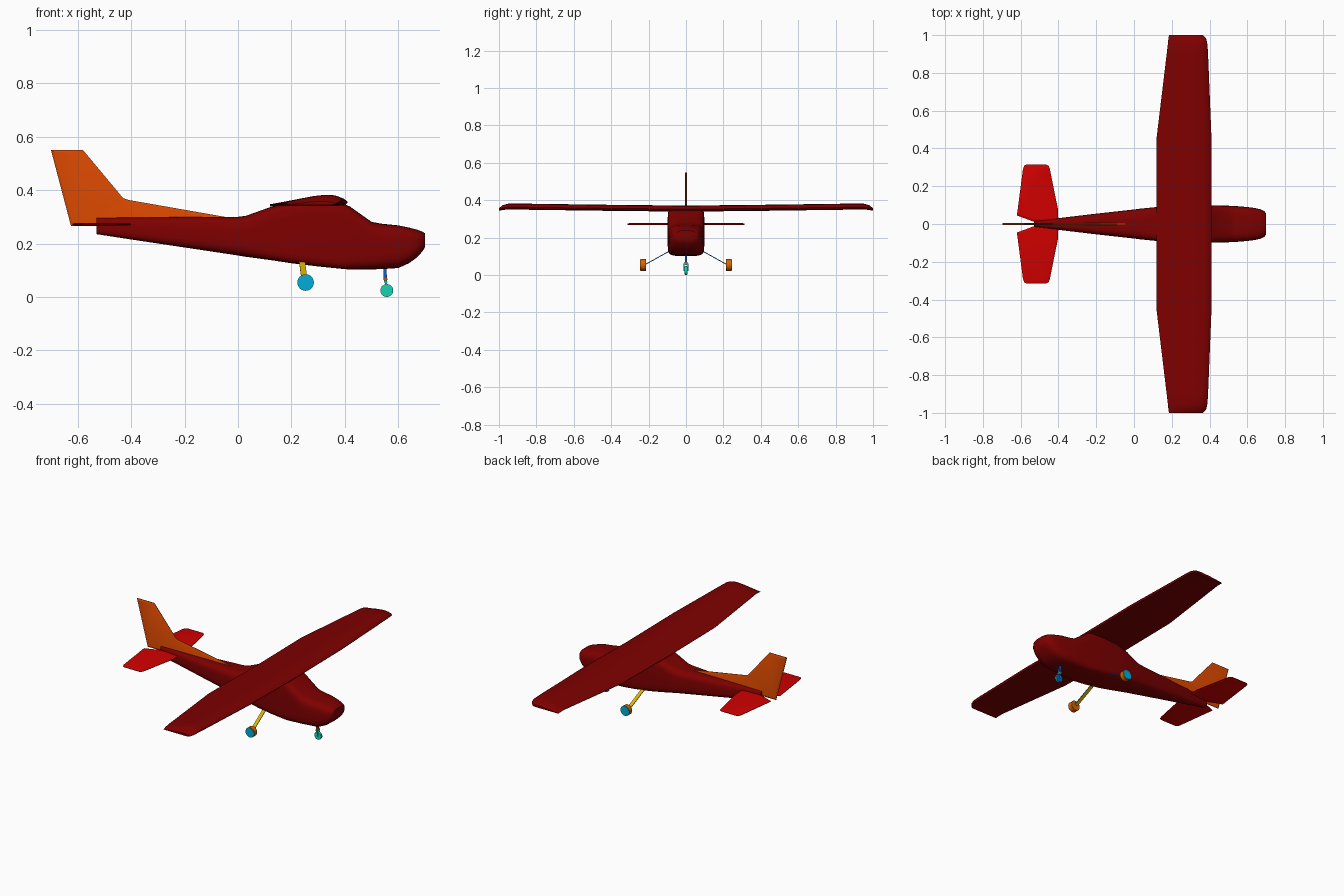
import bpy, bmesh, math
from mathutils import Matrix, Vector

if "Cube" in bpy.data.objects:
    bpy.data.objects.remove(bpy.data.objects["Cube"])


def material(name, rgb):
    m = bpy.data.materials.new(name)
    m.use_nodes = True
    m.diffuse_color = (*rgb, 1)
    m.node_tree.nodes["Principled BSDF"].inputs["Base Color"].default_value = (*rgb, 1)
    return m


DARK_RED = material("dark_red", (0.21, 0, 0))
RED = material("bright_red", (0.64, 0, 0))
FIN_ORANGE = material("burnt_orange", (0.7, 0.065, 0))
TYRE_ORANGE = material("tyre_orange", (0.7, 0.13, 0))
YELLOW = material("yellow", (0.72, 0.47, 0))
SKY = material("sky_blue", (0, 0.42, 0.7))
BLUE = material("deep_blue", (0, 0.12, 0.62))
TEAL = material("teal", (0.01, 0.65, 0.45))


def finish(name, bm, mats, angle=35, rule=None):
    """Turn a bmesh into a shaded object; rule picks a material per face."""
    bmesh.ops.recalc_face_normals(bm, faces=bm.faces)
    bm.normal_update()
    if rule:
        for f in bm.faces:
            f.material_index = rule(f)
    me = bpy.data.meshes.new(name)
    bm.to_mesh(me)
    bm.free()
    for m in mats:
        me.materials.append(m)
    ob = bpy.data.objects.new(name, me)
    bpy.context.collection.objects.link(ob)
    bpy.ops.object.select_all(action='DESELECT')
    ob.select_set(True)
    bpy.context.view_layer.objects.active = ob
    bpy.ops.object.shade_smooth_by_angle(angle=math.radians(angle))
    return ob


def loft(name, rings, mats, angle=35, rule=None):
    """Skin a row of equal-sized rings and cap both ends."""
    bm = bmesh.new()
    rows = [[bm.verts.new(p) for p in ring] for ring in rings]
    n = len(rows[0])
    for a, b in zip(rows, rows[1:]):
        for i in range(n):
            j = (i + 1) % n
            bm.faces.new((a[i], a[j], b[j], b[i]))
    bm.faces.new(rows[0])
    bm.faces.new(rows[-1])
    return finish(name, bm, mats, angle, rule)


# Fuselage: rounded-box sections (x, bottom, top, half width, squareness)
STATIONS = [
    (-0.53, 0.235, 0.296, 0.014, 3), (-0.40, 0.215, 0.297, 0.031, 3),
    (-0.20, 0.185, 0.299, 0.055, 3.5), (0.0, 0.155, 0.300, 0.077, 4),
    (0.03, 0.150, 0.304, 0.081, 4), (0.12, 0.138, 0.336, 0.090, 6),
    (0.20, 0.126, 0.352, 0.096, 7), (0.30, 0.114, 0.358, 0.098, 8),
    (0.39, 0.105, 0.352, 0.098, 8), (0.42, 0.102, 0.338, 0.098, 6),
    (0.50, 0.103, 0.281, 0.097, 4.5), (0.54, 0.104, 0.274, 0.095, 4),
    (0.60, 0.108, 0.268, 0.090, 4), (0.64, 0.126, 0.260, 0.085, 3.5),
    (0.67, 0.148, 0.252, 0.078, 3.2), (0.69, 0.170, 0.245, 0.068, 3),
    (0.70, 0.186, 0.238, 0.055, 3),
]


def body_ring(x, low, high, half, power, n=32):
    ring = []
    for i in range(n):
        a = 2 * math.pi * (i + 0.5) / n
        c, s = math.cos(a), math.sin(a)
        y = half * math.copysign(abs(c) ** (2 / power), c)
        z = (low + high) / 2 + (high - low) / 2 * math.copysign(abs(s) ** (2 / power), s)
        ring.append((x, y, z))
    return ring


loft("fuselage", [body_ring(*s) for s in STATIONS], [DARK_RED], 40)

# Wing: one aerofoil section as (chord fraction from the trailing edge, height)
AEROFOIL = [(0, 0.003), (0.25, 0.017), (0.5, 0.029), (0.7, 0.034), (0.86, 0.032),
            (0.95, 0.025), (1, 0.014), (0.97, 0.004), (0.85, 0), (0.4, 0), (0, 0)]
# Half-span stations (y, trailing x, leading x, base height, thickness scale)
HALF_WING = [(0.46, 0.12, 0.41, 0.344, 0.95), (0.90, 0.173, 0.392, 0.350, 0.95),
             (0.95, 0.179, 0.389, 0.351, 0.9), (0.98, 0.182, 0.383, 0.348, 0.75),
             (1.0, 0.185, 0.365, 0.344, 0.4)]
span = [(-s[0], *s[1:]) for s in reversed(HALF_WING)]
span += [(0, 0.12, 0.41, 0.339, 0.95)] + HALF_WING
loft("wing", [[(t + (l - t) * u, y, z + h * k) for u, h in AEROFOIL]
              for y, t, l, z, k in span], [DARK_RED], 40)


def plate(name, outline, offset, mat):
    """Thin panel from an outline, swelling from a sharp rim to a thicker middle."""
    bm = bmesh.new()
    face = bm.faces.new([bm.verts.new(p) for p in outline])
    new = bmesh.ops.extrude_face_region(bm, geom=[face])["geom"]
    way = Vector(offset)
    bmesh.ops.translate(bm, vec=way,
                        verts=[v for v in new if isinstance(v, bmesh.types.BMVert)])
    bmesh.ops.recalc_face_normals(bm, faces=bm.faces)
    sides = [f for f in bm.faces if abs(f.normal.dot(way.normalized())) > 0.9]
    bmesh.ops.inset_individual(bm, faces=sides, thickness=0.012, depth=0.004)
    return finish(name, bm, [mat], 20)


# Tail surfaces
FIN = [(-0.70, 0.55), (-0.58, 0.55), (-0.43, 0.37), (-0.41, 0.363), (-0.05, 0.30),
       (0.0, 0.285), (-0.40, 0.265), (-0.625, 0.265)]
plate("tail_fin", [(x, -0.0015, z) for x, z in FIN], (0, 0.003, 0), FIN_ORANGE)

STABILISER = [(-0.53, 0.012), (-0.62, 0.045), (-0.588, 0.29), (-0.582, 0.308),
              (-0.57, 0.315), (-0.465, 0.315), (-0.452, 0.308), (-0.445, 0.29),
              (-0.403, 0.08), (-0.40, 0.012)]
for side, label in ((1, "left"), (-1, "right")):
    plate("stabiliser_" + label, [(x, side * y, 0.2705) for x, y in STABILISER],
          (0, 0, 0.003), RED)


def wheel(name, centre, radius, width, tread, hub, hub_side):
    """Bevelled disc on a y axle with one coloured outer face."""
    bm = bmesh.new()
    bmesh.ops.create_cone(bm, cap_ends=True, segments=24, radius1=radius, radius2=radius,
                          depth=width, matrix=Matrix.Translation(centre)
                          @ Matrix.Rotation(math.pi / 2, 4, 'X'))
    rims = [e for e in bm.edges if abs(e.verts[0].co.y - e.verts[1].co.y) < 1e-5]
    bmesh.ops.bevel(bm, geom=rims, offset=radius * 0.07, segments=2, affect='EDGES')
    return finish(name, bm, [tread, hub], 50,
                  lambda f: int(f.normal.y * hub_side > 0.6))


def strut(name, top, bottom, depth, thick, across, mats, rule=None):
    """Flat bar between two points, deep along x and thin along 'across'."""
    d, t = Vector((depth / 2, 0, 0)), Vector(across) * thick / 2
    return loft(name, [[Vector(p) + d * a + t * b for a, b in
                        ((1, 1), (-1, 1), (-1, -1), (1, -1))] for p in (top, bottom)],
                mats, rule=rule)


# Main landing gear: yellow legs with a blue leading edge
for side, label in ((1, "left"), (-1, "right")):
    strut("main_leg_" + label, (0.24, side * 0.085, 0.130), (0.25, side * 0.222, 0.054),
          0.022, 0.005, (0, 0, 1), [YELLOW, BLUE], lambda f: int(f.normal.x > 0.7))
    wheel("main_wheel_" + label, (0.253, side * 0.229, 0.054), 0.031, 0.032,
          TYRE_ORANGE, SKY, side)

# Nose gear: blue leg with an orange collar, fork teal on the right and blue on the left
wheel("nose_wheel", (0.557, 0, 0.024), 0.024, 0.014, TEAL, BLUE, 1)
strut("nose_leg", (0.549, 0, 0.115), (0.552, 0, 0.062), 0.012, 0.012, (0, 1, 0), [BLUE])
strut("nose_collar", (0.5515, 0, 0.071), (0.552, 0, 0.063), 0.014, 0.014, (0, 1, 0),
      [FIN_ORANGE])
strut("nose_fork_crown", (0.552, 0, 0.063), (0.553, 0, 0.054), 0.012, 0.026, (0, 1, 0), [TEAL])
for side, label, colour in ((1, "left", SKY), (-1, "right", TEAL)):
    strut("nose_fork_" + label, (0.553, side * 0.0105, 0.058), (0.557, side * 0.0105, 0.022),
          0.008, 0.004, (0, 1, 0), [colour])
